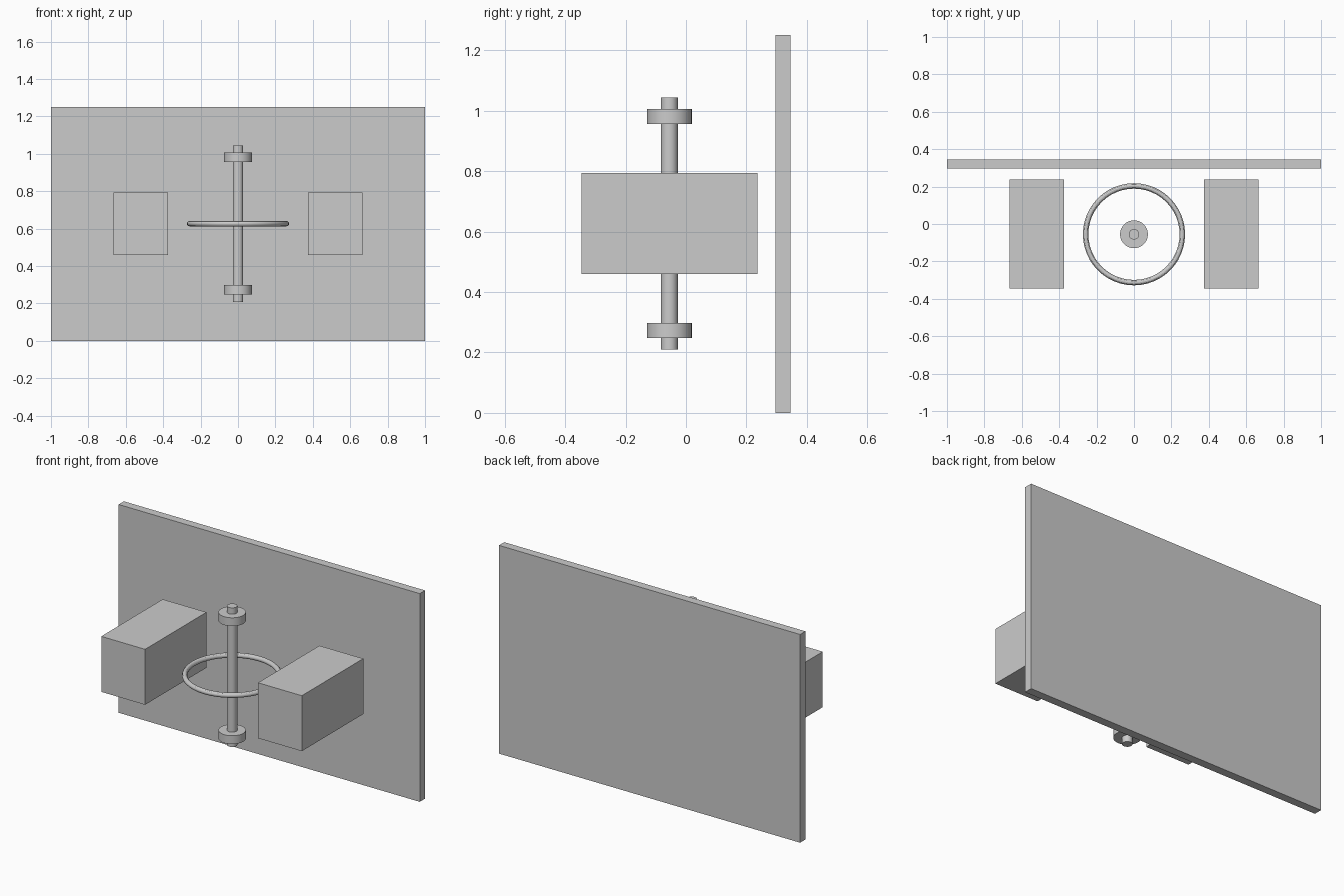
import bpy

if "Cube" in bpy.data.objects:
    bpy.data.objects.remove(bpy.data.objects["Cube"])

AXIS_Y = -0.055   # rod, collars and ring share this vertical axis
MID_Z = 0.627


def finish(name, smooth=False):
    ob = bpy.context.object
    ob.name = name
    if smooth:
        bpy.ops.object.shade_smooth_by_angle()
    return ob


def box(name, x0, x1, y0, y1, z0, z1):
    bpy.ops.mesh.primitive_cube_add(
        size=1, location=((x0 + x1) / 2, (y0 + y1) / 2, (z0 + z1) / 2))
    ob = finish(name)
    ob.scale = (x1 - x0, y1 - y0, z1 - z0)
    bpy.ops.object.transform_apply(location=False, rotation=False, scale=True)


def cylinder(name, radius, z0, z1):
    bpy.ops.mesh.primitive_cylinder_add(
        vertices=32, radius=radius, depth=z1 - z0,
        location=(0, AXIS_Y, (z0 + z1) / 2))
    finish(name, True)


# Back panel
box("back_panel", -1, 1, 0.296, 0.346, 0, 1.25)

# Side blocks, one each side
for side, s in (("left", -1), ("right", 1)):
    xs = sorted((s * 0.375, s * 0.666))
    box(side + "_block", xs[0], xs[1], -0.346, 0.237, 0.46, 0.793)

# Vertical rod with a collar near each end
cylinder("rod", 0.028, 0.209, 1.044)
for end, s in (("lower", -1), ("upper", 1)):
    z = MID_Z + s * 0.354
    cylinder(end + "_collar", 0.0745, z - 0.025, z + 0.025)

# Ring around the rod
bpy.ops.mesh.primitive_torus_add(
    major_radius=0.2585, minor_radius=0.0145, major_segments=48,
    minor_segments=12, location=(0, AXIS_Y, MID_Z))
finish("ring", True)
